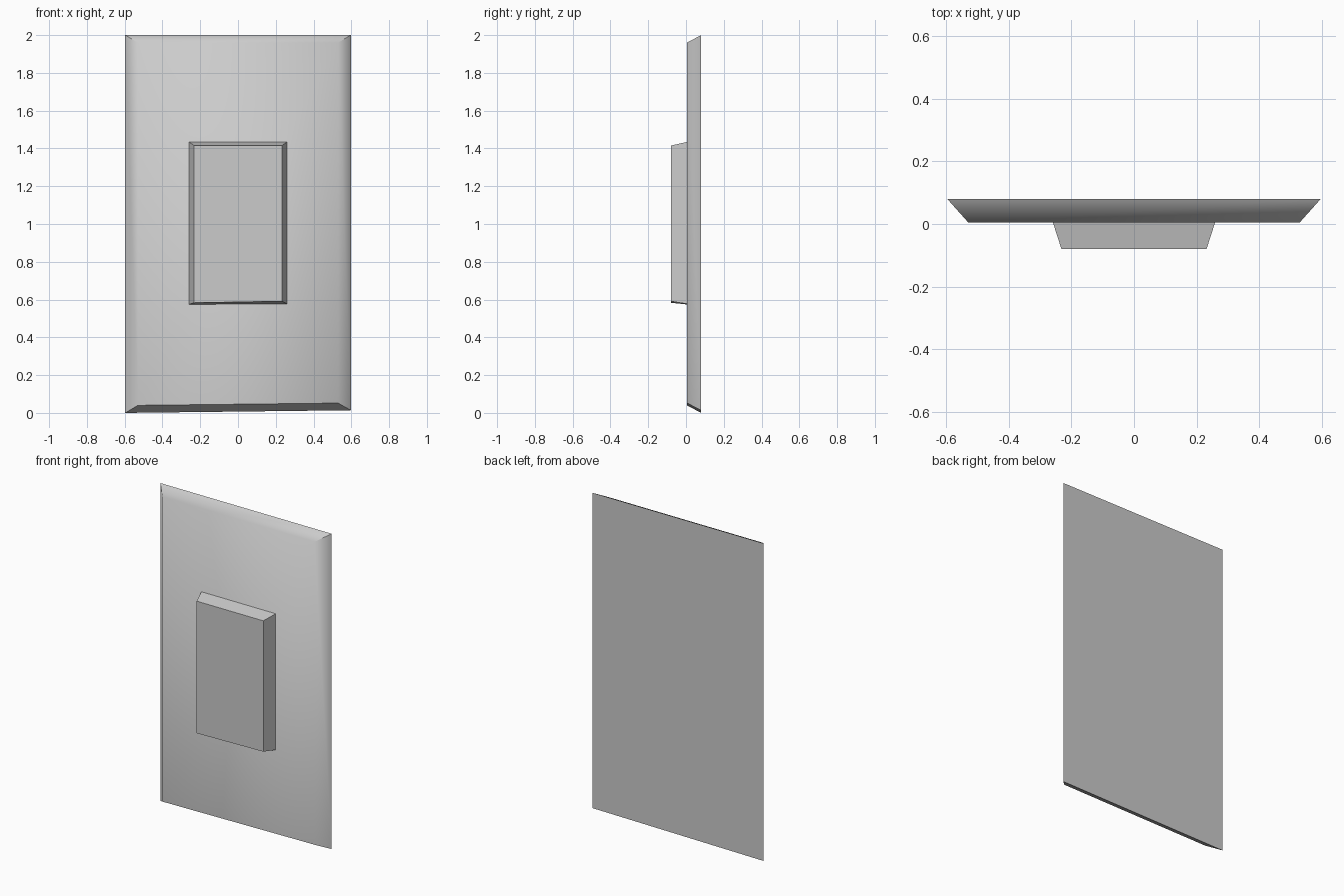
import bpy
import bmesh
from math import radians

default = bpy.data.objects.get("Cube")
if default:
    bpy.data.objects.remove(default, do_unlink=True)

# One plain grey for the whole fitting
grey = bpy.data.materials.new("light_grey")
grey.use_nodes = True
colour = (0.6, 0.6, 0.6, 1)
grey.diffuse_color = colour
grey.node_tree.nodes["Principled BSDF"].inputs["Base Color"].default_value = colour


def rectangle(bm, half_width, bottom, top, y, skew):
    """Upright rectangle whose lower edge rises by skew towards +x."""
    corners = ((-half_width, bottom), (half_width, bottom + skew),
               (half_width, top), (-half_width, top))
    return [bm.verts.new((x, y, z)) for x, z in corners]


def tapered_panel(name, front, back):
    """Closed block between a small front and a larger back rectangle."""
    bm = bmesh.new()
    f, b = rectangle(bm, *front), rectangle(bm, *back)
    bm.faces.new(f)
    bm.faces.new(b[::-1])
    for i in range(4):
        j = (i + 1) % 4
        bm.faces.new((f[j], f[i], b[i], b[j]))
    bmesh.ops.recalc_face_normals(bm, faces=bm.faces)
    mesh = bpy.data.meshes.new(name)
    bm.to_mesh(mesh)
    bm.free()
    mesh.materials.append(grey)
    obj = bpy.data.objects.new(name, mesh)
    bpy.context.collection.objects.link(obj)
    return obj


# Wall plate: half width, bottom, top, y, skew
plate = tapered_panel("wall_plate",
                      (0.53, 0.04, 1.96, 0.005, 0.012),
                      (0.597, 0.0, 2.0, 0.08, 0.014))

# Raised rocker button, seated just into the plate
tapered_panel("rocker_button",
              (0.232, 0.583, 1.415, -0.08, 0.008),
              (0.26, 0.574, 1.435, 0.007, 0.003))

# Plate face rolls softly into its sides and top; rear rim and underside stay crisp
bpy.ops.object.select_all(action='DESELECT')
plate.select_set(True)
bpy.context.view_layer.objects.active = plate
bpy.ops.object.shade_smooth_by_angle(angle=radians(65))

bm = bmesh.new()
bm.from_mesh(plate.data)
for face in bm.faces:
    if face.normal.z < -0.5:
        for edge in face.edges:
            edge.smooth = False
bm.to_mesh(plate.data)
bm.free()
